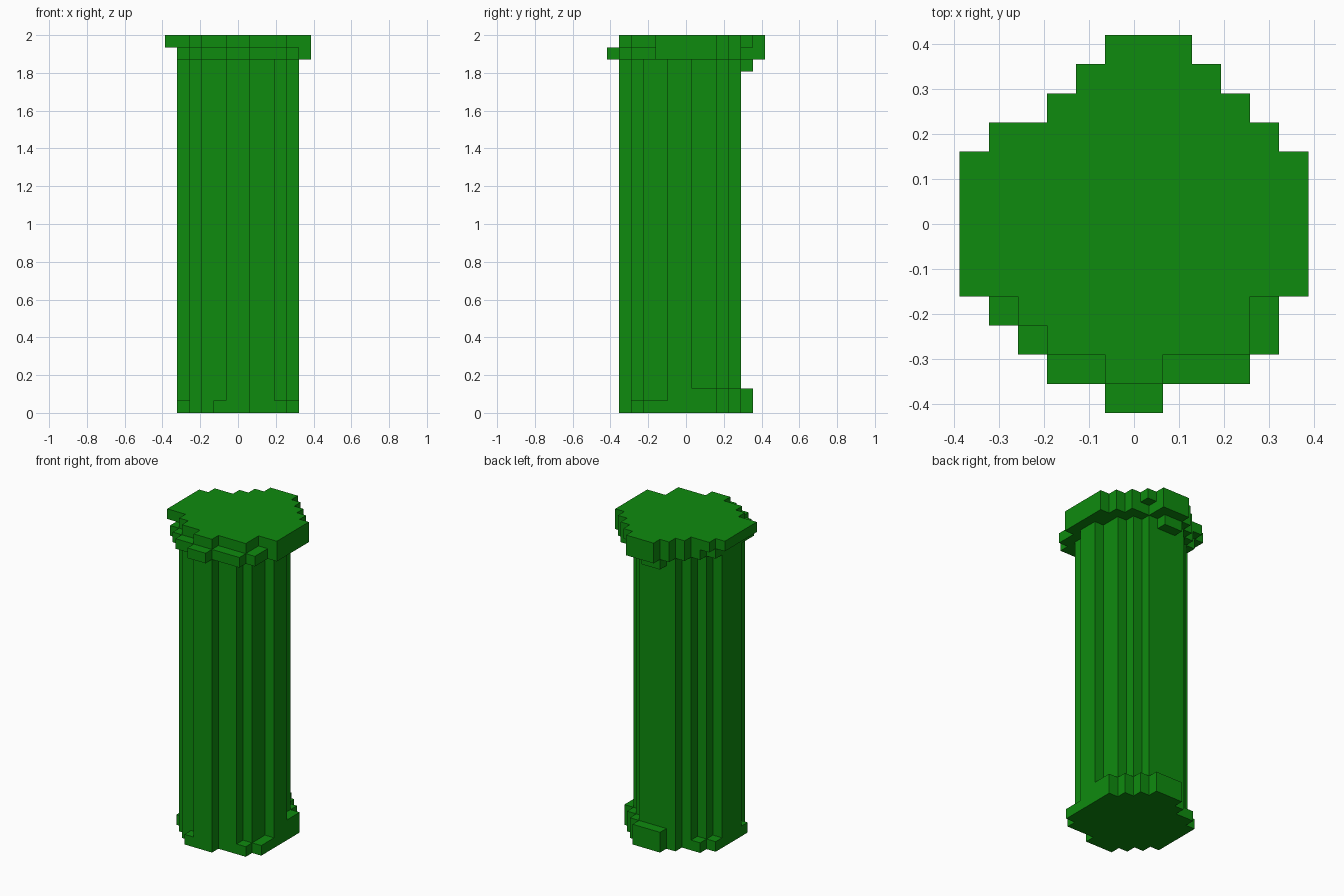
import bpy
import bmesh

cube = bpy.data.objects.get("Cube")
if cube:
    bpy.data.objects.remove(cube, do_unlink=True)

U = 2 / 31  # size of one block

green = bpy.data.materials.new("leaf_green")
green.use_nodes = True
colour = (0.0045, 0.26, 0.0045, 1)
green.diffuse_color = colour
green.node_tree.nodes["Principled BSDF"].inputs["Base Color"].default_value = colour


def stepped_slab(name, z0, z1, y_start, rows):
    """Extrude a stepped outline; each row is (y_end, x_min, x_max) in blocks."""
    left, right = [], []
    y = y_start
    for y_end, x_min, x_max in rows:
        left += [(x_min, y), (x_min, y_end)]
        right += [(x_max, y), (x_max, y_end)]
        y = y_end
    outline = right + left[::-1]
    bm = bmesh.new()
    verts = [bm.verts.new((px * U, py * U, z0 * U)) for px, py in outline]
    base = bm.faces.new(verts)
    side = bmesh.ops.extrude_face_region(bm, geom=[base])
    top = [g for g in side["geom"] if isinstance(g, bmesh.types.BMVert)]
    bmesh.ops.translate(bm, verts=top, vec=(0, 0, (z1 - z0) * U))
    bmesh.ops.remove_doubles(bm, verts=bm.verts[:], dist=1e-5)
    bmesh.ops.recalc_face_normals(bm, faces=bm.faces[:])
    mesh = bpy.data.meshes.new(name)
    bm.to_mesh(mesh)
    bm.free()
    mesh.materials.append(green)
    obj = bpy.data.objects.new(name, mesh)
    bpy.context.collection.objects.link(obj)
    return obj


# Foot of the column, with a taller lip at the back
stepped_slab("base_plate", 0, 1, -5.5, [
    (-4.5, -2, 1), (-3.5, -3, 4), (-2.5, -4, 5), (2.5, -5, 5),
    (3.5, -4, 4), (4.5, -2, 3), (5.5, -1, 2)])
stepped_slab("base_back_lip", 1, 2, 0.5, [
    (2.5, -1, 5), (3.5, -1, 4), (4.5, -1, 3), (5.5, -1, 2)])

# Stepped round shaft
stepped_slab("shaft", 1, 29, -5.5, [
    (-4.5, -1, 1), (-3.5, -3, 3), (-1.5, -4, 4), (0.5, -5, 5),
    (1.5, -5, 4), (2.5, -4, 4), (3.5, -3, 3), (4.5, -2, 2)])

# Head of the column: bracket, lower plate and top plate
stepped_slab("back_bracket", 28, 29, 3.5, [(5.5, -1, 1)])
stepped_slab("cap_lower_plate", 29, 30, -6.5, [
    (-5.5, -1, 1), (-4.5, -3, 4), (-3.5, -4, 5), (-2.5, -5, 5),
    (2.5, -5, 6), (3.5, -4, 5), (4.5, -3, 4), (5.5, -2, 2), (6.5, -1, 2)])
stepped_slab("cap_top_plate", 30, 31, -5.5, [
    (-4.5, -1, 1), (-3.5, -3, 4), (-2.5, -4, 4), (2.5, -6, 6),
    (3.5, -5, 5), (4.5, -3, 4), (5.5, -2, 3), (6.5, -1, 2)])
